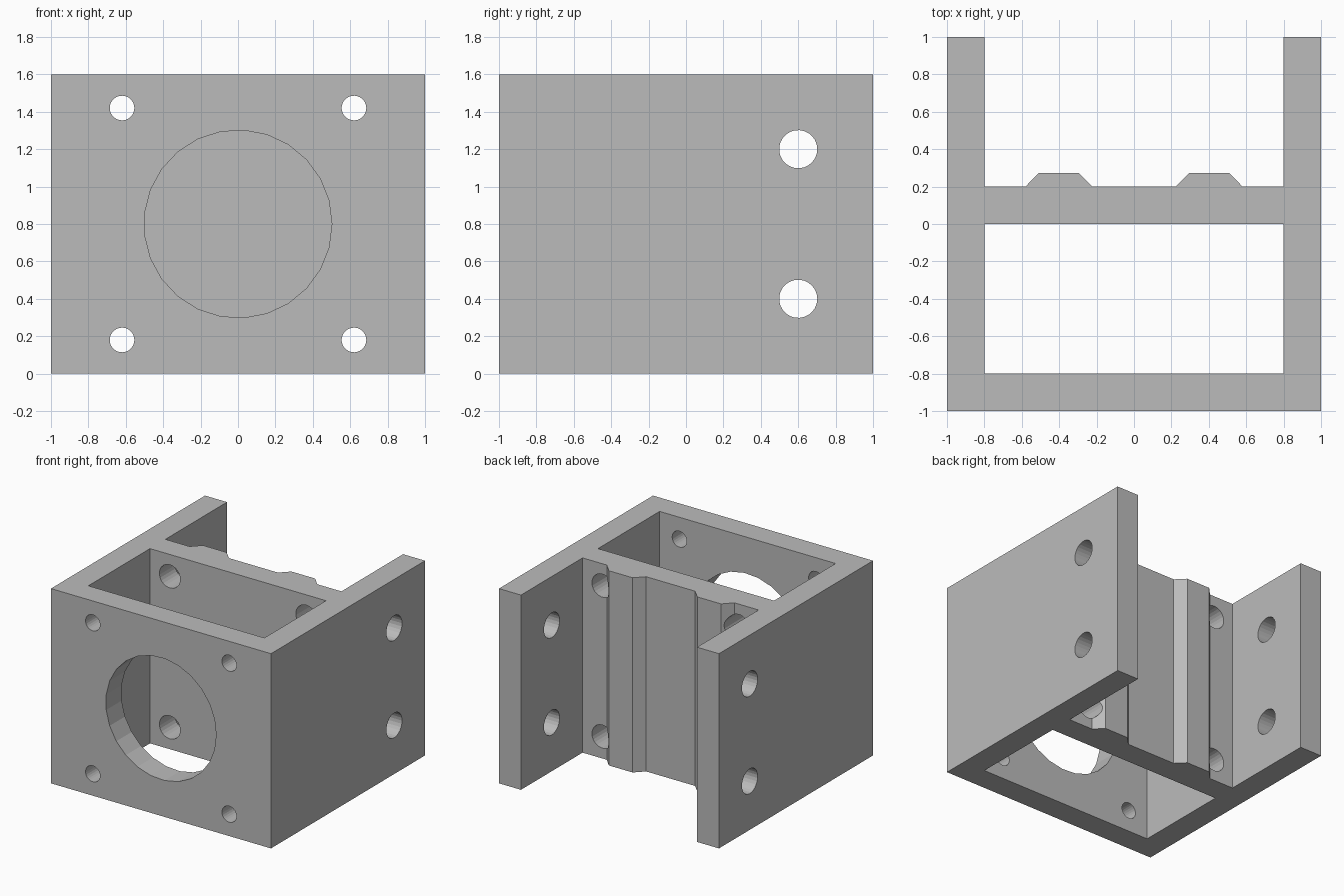
import bpy, bmesh, math
from mathutils import Vector

if "Cube" in bpy.data.objects:
    bpy.data.objects.remove(bpy.data.objects["Cube"])

H = 1.6
SIDES = 25

grey = bpy.data.materials.new("plain grey")
grey.diffuse_color = (0.5, 0.5, 0.5, 1)
grey.use_nodes = True
grey.node_tree.nodes["Principled BSDF"].inputs["Base Color"].default_value = grey.diffuse_color


def prism(name, points, offset):
    """Solid made by sweeping a closed 3D outline along offset."""
    bm = bmesh.new()
    face = bm.faces.new([bm.verts.new(p) for p in points])
    swept = bmesh.ops.extrude_face_region(bm, geom=[face])["geom"]
    bmesh.ops.translate(bm, vec=Vector(offset),
                        verts=[v for v in swept if isinstance(v, bmesh.types.BMVert)])
    bmesh.ops.recalc_face_normals(bm, faces=bm.faces[:])
    mesh = bpy.data.meshes.new(name)
    bm.to_mesh(mesh)
    bm.free()
    mesh.materials.append(grey)
    obj = bpy.data.objects.new(name, mesh)
    bpy.context.collection.objects.link(obj)
    return obj


def circle(r):
    return [(r * math.cos(2 * math.pi * i / SIDES), r * math.sin(2 * math.pi * i / SIDES))
            for i in range(SIDES)]


def hole_y(x, z, r, y0, y1):
    return prism("hole_cutter", [(x + a, y0, z + b) for a, b in circle(r)], (0, y1 - y0, 0))


def hole_x(y, z, r):
    return prism("hole_cutter", [(-1.2, y + a, z + b) for a, b in circle(r)], (2.4, 0, 0))


# Bracket body: plan outline with two ridges on the middle wall, mirrored in x
half = [(1, -1), (1, 1), (0.8, 1), (0.8, 0.2), (0.58, 0.2),
        (0.51, 0.273), (0.295, 0.273), (0.222, 0.2)]
outline = half + [(-x, y) for x, y in reversed(half)]
body = prism("mounting_bracket", [(x, y, 0) for x, y in outline], (0, 0, H))

# Pocket between the front plate and the middle wall
cutters = [prism("pocket_cutter",
                 [(-0.8, -0.8, -0.2), (0.8, -0.8, -0.2), (0.8, 0, -0.2), (-0.8, 0, -0.2)],
                 (0, 0, H + 0.4))]

# Large round opening in the front plate
cutters.append(hole_y(0, 0.8, 0.502, -1.2, -0.6))

# Screw holes: narrow in the front plate, wider in the middle wall
for x in (-0.62, 0.62):
    for z in (0.18, 1.42):
        cutters.append(hole_y(x, z, 0.066, -1.2, -0.6))
        cutters.append(hole_y(x, z, 0.095, -0.2, 0.4))

# Cross holes through both side walls
for z in (0.4, 1.2):
    cutters.append(hole_x(0.6, z, 0.102))

# Cut everything out of the body
bpy.context.view_layer.objects.active = body
for cutter in cutters:
    cutter.hide_render = True
    mod = body.modifiers.new("cut", 'BOOLEAN')
    mod.operation = 'DIFFERENCE'
    mod.solver = 'EXACT'
    mod.object = cutter
    bpy.ops.object.modifier_apply(modifier=mod.name)
    bpy.data.objects.remove(cutter)
